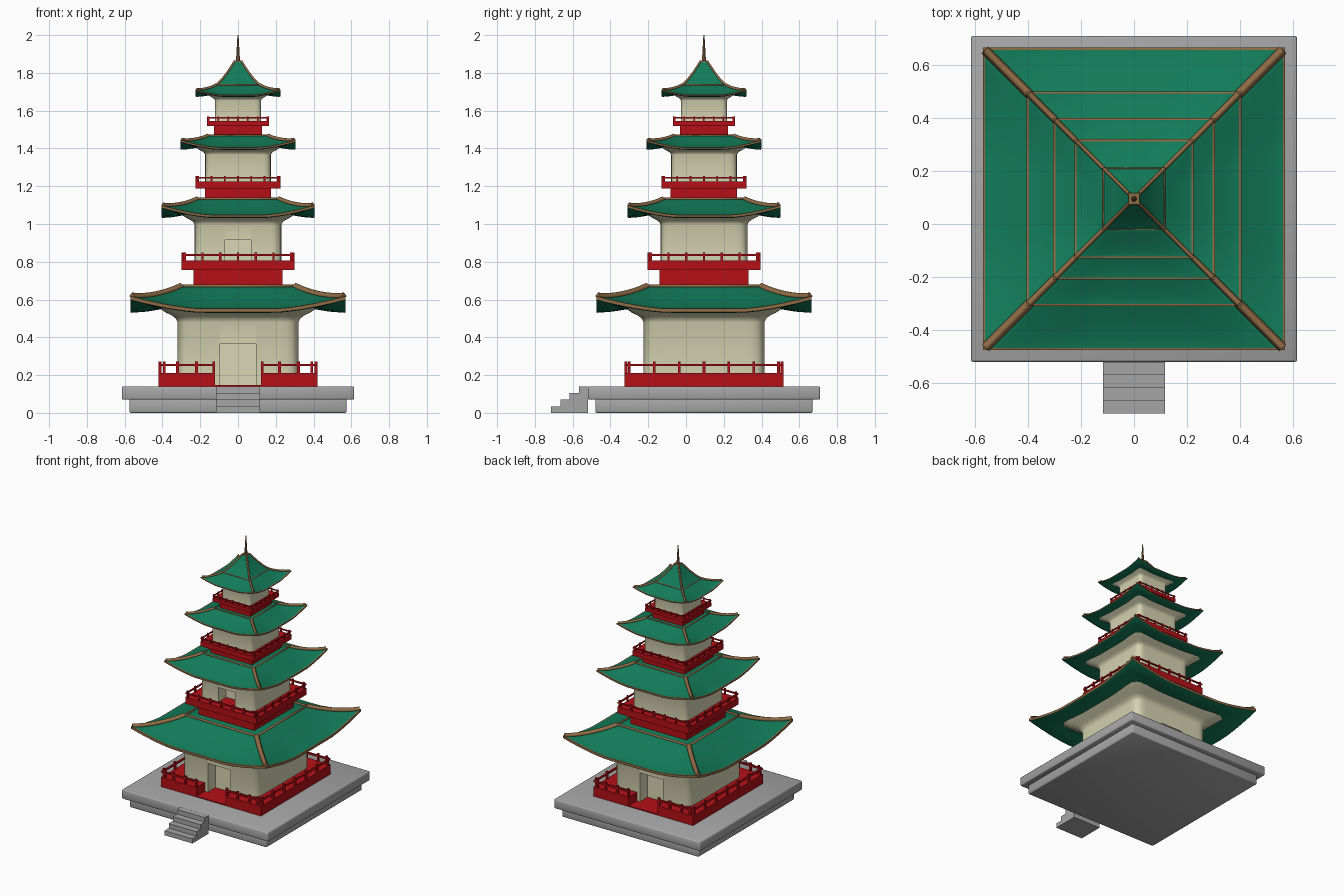
import bpy, bmesh, math
from mathutils import Vector, Matrix

if "Cube" in bpy.data.objects:
    bpy.data.objects.remove(bpy.data.objects["Cube"])

CY = 0.095  # tower axis in y (steps stick out at the front)


def mat(name, rgb):
    m = bpy.data.materials.new(name)
    m.diffuse_color = (*rgb, 1)
    m.use_nodes = True
    m.node_tree.nodes["Principled BSDF"].inputs["Base Color"].default_value = m.diffuse_color
    return m


GREEN = mat("roof green", (0.006, 0.20, 0.10))
GOLD = mat("trim brown", (0.28, 0.15, 0.06))
CREAM = mat("wall cream", (0.70, 0.68, 0.46))
RED = mat("balcony red", (0.46, 0.005, 0.008))
GREY = mat("stone grey", (0.38, 0.38, 0.38))


def finish(bm, name, mats, smooth=None):
    bmesh.ops.recalc_face_normals(bm, faces=bm.faces)
    me = bpy.data.meshes.new(name)
    bm.to_mesh(me)
    bm.free()
    for m in mats:
        me.materials.append(m)
    ob = bpy.data.objects.new(name, me)
    bpy.context.collection.objects.link(ob)
    bpy.ops.object.select_all(action='DESELECT')
    ob.select_set(True)
    bpy.context.view_layer.objects.active = ob
    if smooth:
        bpy.ops.object.shade_smooth_by_angle(angle=math.radians(smooth))
    return ob


def box(bm, x0, x1, y0, y1, z0, z1):
    m = Matrix.Translation(((x0 + x1) / 2, (y0 + y1) / 2, (z0 + z1) / 2)) @ \
        Matrix.Diagonal((x1 - x0, y1 - y0, z1 - z0, 1))
    bmesh.ops.create_cube(bm, size=1, matrix=m)


def block(bm, h, z0, z1):
    box(bm, -h, h, CY - h, CY + h, z0, z1)


def rise(u):
    return max(0, (abs(u) - 0.35) / 0.65) ** 1.5


def loft(bm, rings, n=20):
    """Square rings (half, z, corner lift, corner radius, material) joined, ends capped."""
    prev = first = None
    for h, z, lift, r, mi in rings:
        vs = []
        for k in range(4):
            for i in range(n):
                u = -1 + 2 * i / n
                p = Vector((u * h, -h))
                if r:
                    a = h - r
                    q = Vector((max(-a, min(a, p.x)), max(-a, min(a, p.y))))
                    p = q + (p - q).normalized() * r
                for _ in range(k):
                    p = Vector((-p.y, p.x))
                vs.append(bm.verts.new((p.x, p.y + CY, z + lift * rise(u))))
        if prev:
            for i in range(len(vs)):
                j = (i + 1) % len(vs)
                bm.faces.new((prev[i], prev[j], vs[j], vs[i])).material_index = mi
        first = first or vs
        prev = vs
    bm.faces.new(first[::-1])
    bm.faces.new(prev)


def bar(name, paths, radius, cyclic=False):
    """Square-section bars along paths."""
    cu = bpy.data.curves.new(name, 'CURVE')
    cu.dimensions = '3D'
    cu.bevel_depth = radius
    cu.bevel_resolution = 0
    cu.use_fill_caps = True
    for pts in paths:
        s = cu.splines.new('POLY')
        s.points.add(len(pts) - 1)
        for p, c in zip(s.points, pts):
            p.co = (*c, 1)
        s.use_cyclic_u = cyclic
    cu.materials.append(GOLD)
    ob = bpy.data.objects.new(name, cu)
    bpy.context.collection.objects.link(ob)
    bpy.ops.object.select_all(action='DESELECT')
    ob.select_set(True)
    bpy.context.view_layer.objects.active = ob
    bpy.ops.object.convert(target='MESH')


CORNERS = [(-1, -1), (1, -1), (1, 1), (-1, 1)]

# stone base and steps
bm = bmesh.new()
block(bm, 0.575, 0, 0.075)
block(bm, 0.615, 0.07, 0.14)
bmesh.ops.bevel(bm, geom=bm.edges[:], offset=0.008, segments=2, affect='EDGES', profile=0.5)
finish(bm, "stone_base", [GREY], 50)
bm = bmesh.new()
prof = [(-0.715, 0), (-0.715, .035), (-.665, .035), (-.665, .07), (-.617, .07), (-.617, .105),
        (-.567, .105), (-.567, .14), (-.52, .14), (-.52, 0)]
f = bm.faces.new([bm.verts.new((-0.117, y, z)) for y, z in prof])
ext = bmesh.ops.extrude_face_region(bm, geom=[f])
bmesh.ops.translate(bm, vec=(0.234, 0, 0), verts=[v for v in ext['geom'] if isinstance(v, bmesh.types.BMVert)])
finish(bm, "front_steps", [GREY])

# per storey: wall half, wall bottom, eave half, eave z, lift, roof top half, roof top z
STOREYS = [(0.32, 0.14, 0.57, 0.53, 0.065, 0.30, 0.67),
           (0.23, 0.80, 0.405, 1.032, 0.05, 0.215, 1.132),
           (0.174, 1.22, 0.305, 1.393, 0.038, 0.157, 1.467),
           (0.122, 1.54, 0.225, 1.673, 0.028, 0.115, 1.735)]
# door: storey, half width, top z, direction in y
DOORS = [(0, 0.095, 0.365, -1), (0, 0.095, 0.365, 1), (1, 0.068, 0.915, -1)]

for i, (w, zb, e, ze, lift, t, zt) in enumerate(STOREYS):
    s = e / 0.57
    # wall with flared top
    bm = bmesh.new()
    r = 0.18 * w
    loft(bm, [(w, zb, 0, r, 0), (w, ze - 0.05 * s, 0, r, 0), (w * 1.03, ze - 0.03 * s, 0, r, 0),
              (w * 1.09, ze - 0.015 * s, 0, r, 0), (w * 1.2, ze + 0.002, 0, r, 0),
              (w * 1.3, ze + 0.025 * s, 0, r, 0)])
    wall = finish(bm, f"wall_{i + 1}", [CREAM])
    for k, hw, top, d in [x for x in DOORS if x[0] == i]:
        bm = bmesh.new()
        ya, yb = sorted((CY + d * (w - 0.09), CY + d * (w + 0.1)))
        box(bm, -hw, hw, ya, yb, zb + 0.004, top)
        cut = finish(bm, "door_cutter", [CREAM])
        cut.hide_render = True
        bpy.context.view_layer.objects.active = wall
        m = wall.modifiers.new("door", 'BOOLEAN')
        m.operation = 'DIFFERENCE'
        m.solver = 'EXACT'
        m.object = cut
        bpy.ops.object.modifier_apply(modifier="door")
        bpy.data.objects.remove(cut)
    bpy.ops.object.select_all(action='DESELECT')
    wall.select_set(True)
    bpy.context.view_layer.objects.active = wall
    bpy.ops.object.shade_smooth_by_angle(angle=math.radians(40))

    # roof shell: underside, trimmed edge, concave upturned slope
    edge = 0.02 * s + 0.002
    rings = [(w * 1.15, ze + 0.03 * s, 0, 0, 0), (w * 1.25, ze + 0.02 * s, lift * 0.2, 0, 0),
             ((w * 1.25 + e) / 2, ze + 0.006 * s, lift * 0.5, 0, 0),
             (e - 0.006, ze, lift, 0, 0), (e, ze + 0.004, lift, 0, 0), (e, ze + edge, lift, 0, 1)]
    ridge = []
    for j in range(0, 9):
        v = j / 8
        h, z, l = (e - 0.008) * (1 - v) + t * v, ze + edge + (zt - ze - edge) * v ** 1.25, lift * (1 - v) ** 1.5
        rings.append((h, z, l, 0, 1 if j == 0 else 0))
        ridge.append((h, z + l))
    bm = bmesh.new()
    loft(bm, rings)
    finish(bm, f"roof_{i + 1}", [GREEN, GOLD], 40)
    bar(f"roof_ridges_{i + 1}", [[(a * h, CY + b * h, z + 0.002) for h, z in ridge] for a, b in CORNERS],
        0.016 * s + 0.002)
    bar(f"roof_top_trim_{i + 1}", [[(a * t, CY + b * t, zt) for a, b in CORNERS]], 0.010 * s + 0.001, True)

# cap roof with ridges
cap = [(0.115, 1.735), (0.085, 1.765), (0.058, 1.80), (0.036, 1.833), (0.019, 1.86)]
bm = bmesh.new()
loft(bm, [(h, z, 0, 0, 0) for h, z in cap], 2)
finish(bm, "cap_roof", [GREEN], 40)
bar("cap_ridges", [[(a * h, CY + b * h, z) for h, z in cap] for a, b in CORNERS], 0.007)

# spire
bm = bmesh.new()
block(bm, 0.021, 1.845, 1.865)
bmesh.ops.create_cone(bm, segments=8, radius1=0.011, radius2=0.003, depth=0.14, cap_ends=True,
                      matrix=Matrix.Translation((0, CY, 1.93)))
finish(bm, "spire", [GOLD], 40)

# balconies: deck half, deck bottom, deck top, rail top, support half, support bottom, door gap
BALCONIES = [(0.42, 0.147, 0.212, 0.273, 0, 0, 0.122), (0.30, 0.757, 0.807, 0.85, 0.235, 0.66, 0),
             (0.225, 1.187, 1.225, 1.255, 0.176, 1.12, 0), (0.165, 1.52, 1.545, 1.57, 0.127, 1.455, 0)]
for i, (h, z0, z1, zr, sh, sz, gap) in enumerate(BALCONIES):
    bm = bmesh.new()
    if gap:  # deck notched in front of both doors, on a thin floor plate
        block(bm, h, 0.139, z0)
        for sx in (-1, 1):
            x0, x1 = sorted((sx * gap, sx * h))
            box(bm, x0, x1, CY - h, CY + h, z0, z1)
    else:
        block(bm, h, z0, z1)
        block(bm, sh, sz, z0)
    p = 0.007 * (h / 0.42) ** 0.6
    zbar = z1 + (zr - z1) * 0.68
    for k in range(4):
        rot = Matrix.Translation((0, CY, 0)) @ Matrix.Rotation(k * math.pi / 2, 4, 'Z')
        part = bmesh.new()
        e = h - p
        if gap and k % 2 == 0:
            spans = [(-h, -gap), (gap, h)]
            posts = [sx * x for sx in (-1, 1) for x in (gap + p, 0.22, 0.32, h - 0.03)]
        else:
            spans = [(-h, h)]
            posts = [(h - 0.06 * h) * (-1 + j / 3) for j in range(7)]
        for a, b in spans:
            box(part, a, b, -e - p, -e + p, zbar - p * 0.8, zbar + p * 0.8)
        for x in posts:
            box(part, x - p, x + p, -e - p, -e + p, z1 - 0.002, zr)
        part.transform(rot)
        tmp = bpy.data.meshes.new("tmp")
        part.to_mesh(tmp)
        part.free()
        bm.from_mesh(tmp)
        bpy.data.meshes.remove(tmp)
    finish(bm, f"balcony_{i + 1}", [RED])
